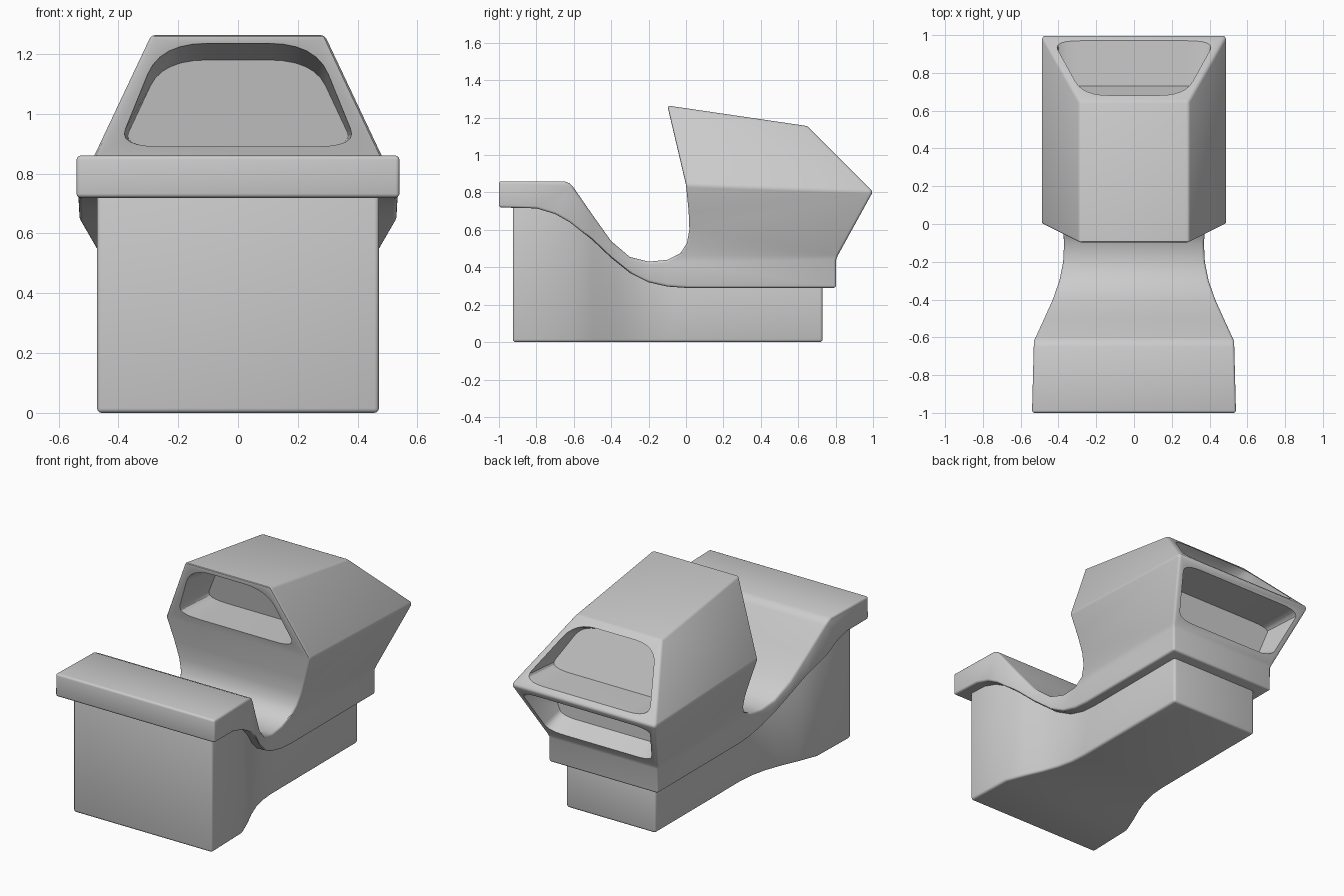
import bpy, bmesh
from mathutils import Vector

if "Cube" in bpy.data.objects:
    bpy.data.objects.remove(bpy.data.objects["Cube"])

# half-width of the tray along y
WIDTHS = [(-1, .54), (-.62, .53), (-.5, .475), (-.4, .43), (-.3, .395), (-.2, .375), (-.1, .37), (1, .37)]


def ridge(y):
    return .84 - .035 * y


def tray_w(y):
    for (a, wa), (b, wb) in zip(WIDTHS, WIDTHS[1:]):
        if y <= b:
            return wa + (wb - wa) * (y - a) / (b - a)
    return WIDTHS[-1][1]


def shell_w(y, z):
    r = ridge(y)
    if y < -.101 or z <= .44:
        return tray_w(y)
    if z <= r:
        return .37 + .12 * (z - .44) / (r - .44)
    top = 1.25 - .147 * y
    return .49 - .2 * min(1, (z - r) / (top - r))


def base_w(y, z):
    return tray_w(max(y - .02, -1)) - .067


def apply_mods(ob):
    bpy.ops.object.select_all(action='DESELECT')
    ob.select_set(True)
    bpy.context.view_layer.objects.active = ob
    for m in list(ob.modifiers):
        bpy.ops.object.modifier_apply(modifier=m.name)


def add_object(name, bm):
    bmesh.ops.recalc_face_normals(bm, faces=bm.faces)
    me = bpy.data.meshes.new(name)
    bm.to_mesh(me)
    bm.free()
    ob = bpy.data.objects.new(name, me)
    bpy.context.collection.objects.link(ob)
    return ob


def slab(name, profile, width, cuts, bevel):
    """Side profile extruded across x, sliced, then shaped to a varying width."""
    bm = bmesh.new()
    f = bm.faces.new([bm.verts.new((-1, y, z)) for y, z in profile])
    ext = bmesh.ops.extrude_face_region(bm, geom=[f], use_keep_orig=True)
    for v in ext['geom']:
        if isinstance(v, bmesh.types.BMVert):
            v.co.x = 1
    for co, no, ymin in cuts:
        fs = [f for f in bm.faces if f.calc_center_bounds().y > ymin]
        geom = set(fs)
        for f in fs:
            geom.update(f.edges)
            geom.update(f.verts)
        bmesh.ops.bisect_plane(bm, geom=list(geom), dist=.003, plane_co=co, plane_no=no)
    for v in bm.verts:
        v.co.x *= width(v.co.y, v.co.z)
    ob = add_object(name, bm)
    m = ob.modifiers.new('bevel', 'BEVEL')
    m.width = bevel
    m.segments = 3
    m.limit_method = 'ANGLE'
    m.angle_limit = .6
    apply_mods(ob)
    return ob


def rounded(corners, n=6):
    """Symmetric outline with rounded corners from (half width, v, radius)."""
    pts = [(Vector((x, v)), r) for x, v, r in corners]
    pts += [(Vector((-x, v)), r) for x, v, r in reversed(corners)]
    out = []
    for i, (p, r) in enumerate(pts):
        a, b = pts[i - 1][0], pts[(i + 1) % len(pts)][0]
        s = p + (a - p) * r
        e = p + (b - p) * r
        for k in range(n + 1):
            t = k / n
            out.append(s * (1 - t) ** 2 + p * 2 * t * (1 - t) + e * t * t)
    return out


def pocket(target, p, q, a, b, corners, out_y, xs=.97):
    """Recess cut from an opening on face p-q in to a back wall a-b."""
    loop = rounded(corners)
    v0 = min(c.y for c in loop)
    v1 = max(c.y for c in loop)
    rings = [[], [], []]
    p, q, a, b = map(Vector, (p, q, a, b))
    for c in loop:
        s = p.lerp(q, c.y)
        d = a.lerp(b, (c.y - v0) / (v1 - v0))
        rings[0].append((c.x, s.x + out_y, s.y))
        rings[1].append((c.x, s.x, s.y))
        rings[2].append((c.x * xs, d.x, d.y))
    bm = bmesh.new()
    vs = [[bm.verts.new(co) for co in r] for r in rings]
    n = len(loop)
    for r0, r1 in zip(vs, vs[1:]):
        for i in range(n):
            bm.faces.new((r0[i], r0[(i + 1) % n], r1[(i + 1) % n], r1[i]))
    bm.faces.new(vs[0])
    bm.faces.new(vs[2])
    cutter = add_object('pocket_cutter', bm)
    cutter.hide_render = True
    m = target.modifiers.new('cut', 'BOOLEAN')
    m.operation = 'DIFFERENCE'
    m.solver = 'EXACT'
    m.object = cutter
    apply_mods(target)
    bpy.data.objects.remove(cutter)


# underside curve shared by shell and base, back to front
under = [(-.1, .297), (-.2, .32), (-.3, .37), (-.4, .45), (-.5, .545), (-.62, .64), (-.7, .685), (-.8, .715)]
y_cuts = [((0, y, 0), (0, 1, 0), -2) for y in (-.62, -.5, -.4, -.3, -.2, -.1)]

# upper shell: sill, saddle and hood
shell_profile = [(-1, .86), (-.65, .86), (-.62, .848), (-.6, .825), (-.5, .68), (-.4, .54), (-.3, .455),
                 (-.2, .43), (-.1, .44), (-.03, .475), (.005, .53), (.018, .6), (.014, .7), (0, .84),
                 (-.1, 1.265), (.65, 1.155), (1, .805), (.81, .46), (.803, .44), (.803, .29),
                 (0, .29)] + under + [(-1, .72)]
shell = slab('upper_shell', shell_profile, shell_w,
             y_cuts + [((0, 0, .44), (0, 0, 1), 0), ((0, 0, .84), (0, .035, 1), 0)], .013)

# recessed openings: front of hood, upper rear, lower rear
pocket(shell, (0, .84), (-.1, 1.265), (.25, .89), (.2, 1.18),
       [(.40, .12, .17), (.26, .93, .3)], -.04)
pocket(shell, (1, .805), (.65, 1.155), (.73, .83), (.62, 1.09),
       [(.43, .085, .17), (.27, .91, .25)], .04)
pocket(shell, (.803, .44), (1, .805), (.72, .55), (.72, .765),
       [(.35, .15, .15), (.44, .9, .15)], .04)

# lower base, its top tucked inside the shell
base_profile = [(-.925, .75), (-.925, 0), (.73, 0), (.73, .32), (0, .32)] + [(y, z + .03) for y, z in under]
base = slab('lower_base', base_profile, base_w, y_cuts, .015)

for ob in (shell, base):
    bpy.ops.object.select_all(action='DESELECT')
    ob.select_set(True)
    bpy.context.view_layer.objects.active = ob
    bpy.ops.object.shade_smooth_by_angle(angle=.55)
